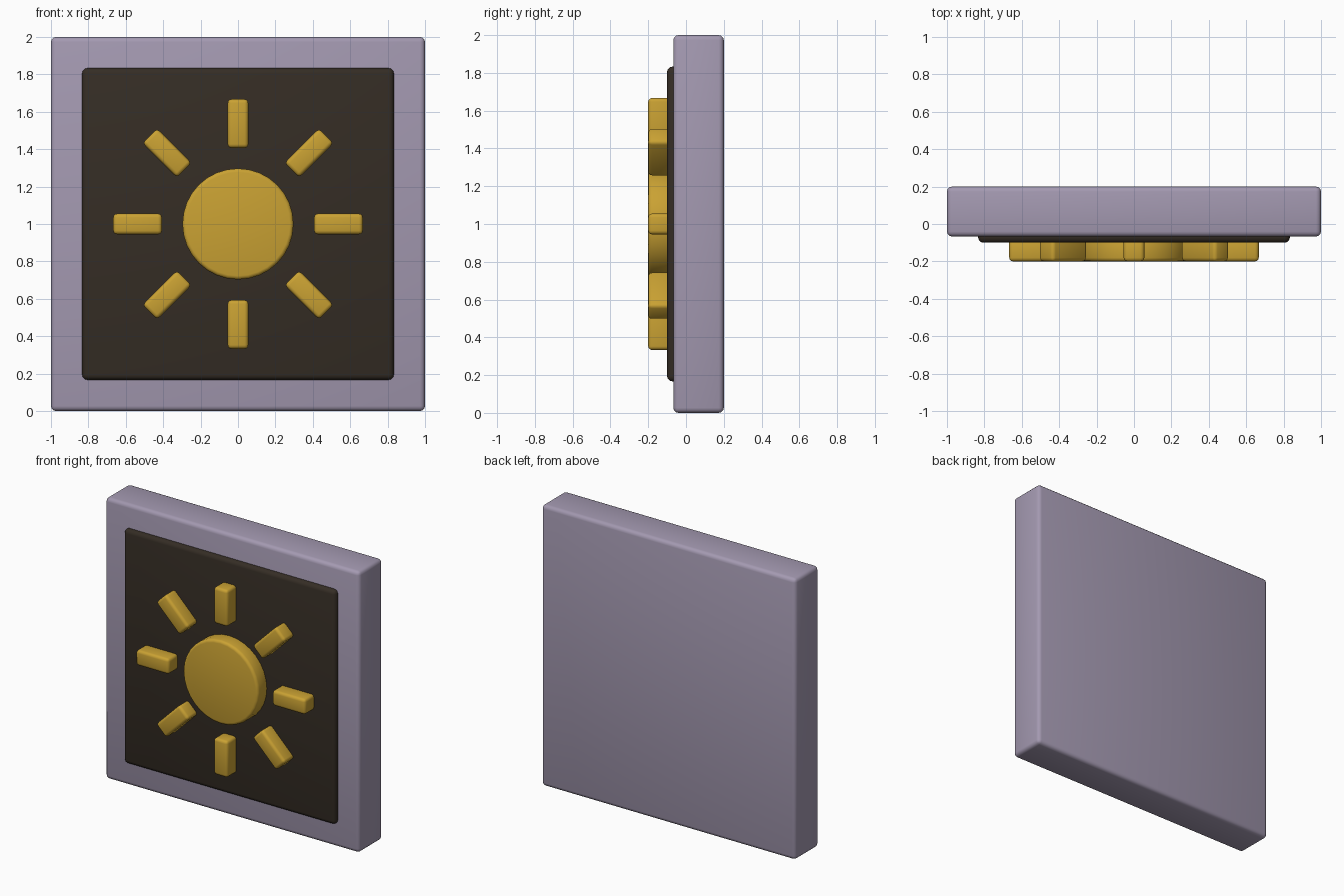
import bpy
import math
from mathutils import Matrix

cube = bpy.data.objects.get("Cube")
if cube:
    bpy.data.objects.remove(cube, do_unlink=True)


def material(name, rgb):
    m = bpy.data.materials.new(name)
    m.use_nodes = True
    m.diffuse_color = (*rgb, 1)
    m.node_tree.nodes["Principled BSDF"].inputs["Base Color"].default_value = (*rgb, 1)
    return m


lavender = material("lavender", (0.37, 0.32, 0.44))
dark_brown = material("dark brown", (0.035, 0.026, 0.018))
gold = material("gold", (0.59, 0.36, 0.033))


def finish(name, mat, bevel):
    """Name, colour, round and smooth the active object."""
    obj = bpy.context.object
    obj.name = name
    obj.data.materials.append(mat)
    bpy.ops.object.transform_apply(location=False, rotation=True, scale=True)
    mod = obj.modifiers.new("rounded edges", 'BEVEL')
    mod.width = bevel
    mod.segments = 3
    mod.limit_method = 'ANGLE'
    mod.angle_limit = math.radians(40)
    bpy.ops.object.modifier_apply(modifier=mod.name)
    bpy.ops.object.shade_smooth_by_angle(angle=math.radians(40))
    return obj


def block(name, mat, size, y_front, y_back, z, bevel):
    """Square slab standing upright."""
    bpy.ops.mesh.primitive_cube_add(size=1, location=(0, (y_front + y_back) / 2, z))
    bpy.context.object.scale = (size[0], y_back - y_front, size[1])
    return finish(name, mat, bevel)


# Backing slab and raised panel
block("backing_slab", lavender, (2, 2), -0.067, 0.2, 1, 0.027)
block("front_panel", dark_brown, (1.666, 1.666), -0.1, 0, 1, 0.027)

# Sun disc
bpy.ops.mesh.primitive_cylinder_add(vertices=32, radius=0.297, depth=0.12,
                                    location=(0, -0.14, 1),
                                    rotation=(math.pi / 2, 0, 0))
finish("sun_disc", gold, 0.02)

# Eight rays around the disc
for i in range(8):
    ray = block(f"sun_ray_{i + 1}", gold, (0.11, 0.26), -0.2, -0.08, 0.537, 0.02)
    centre = Matrix.Translation((0, -0.14, 1))
    turn = Matrix.Rotation(i * math.pi / 4, 4, 'Y')
    ray.matrix_world = centre @ turn @ Matrix.Translation((0, 0, 0.537))
